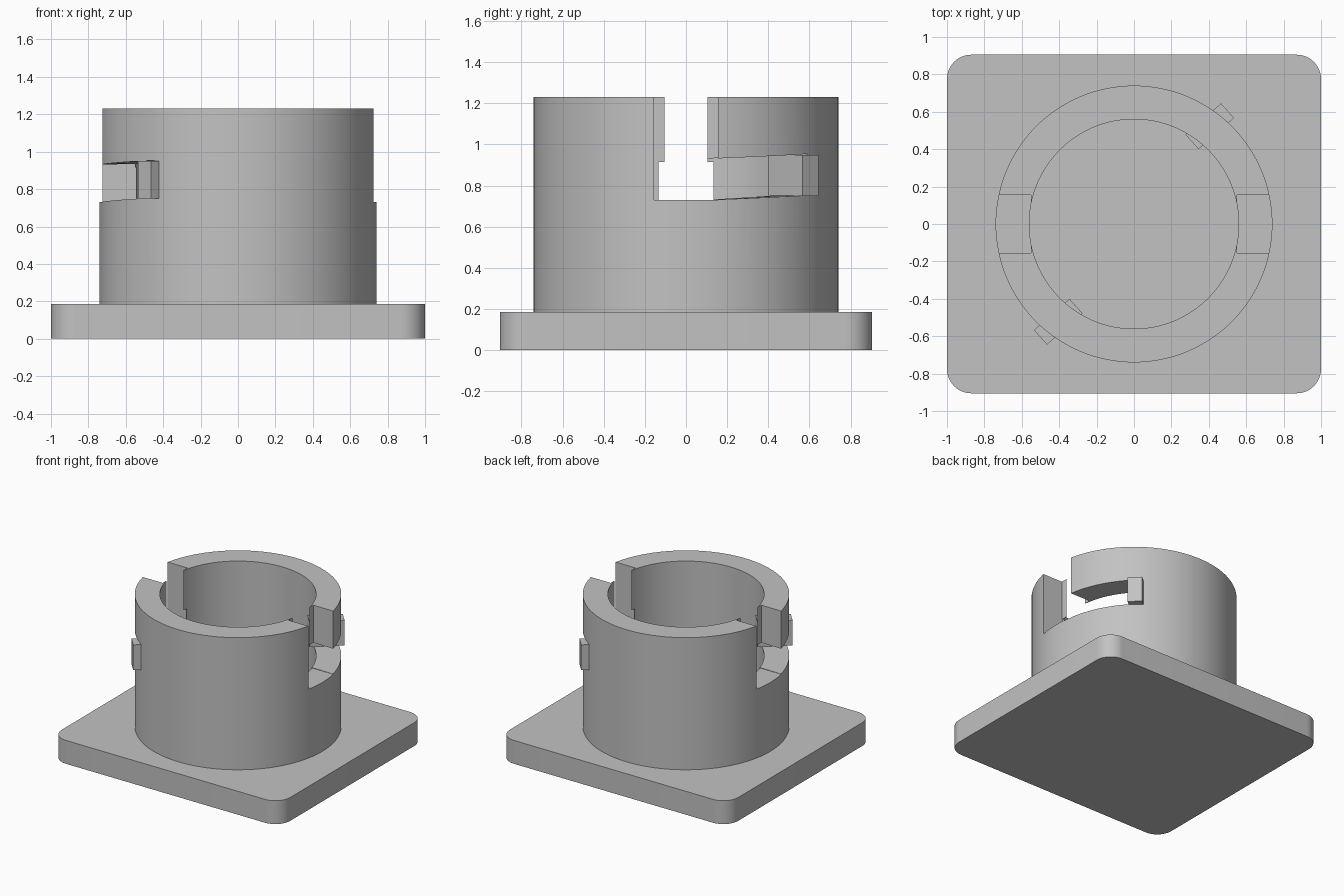
import bpy, bmesh
from math import sin, cos, pi, radians
from mathutils import Matrix, Vector

cube = bpy.data.objects.get("Cube")
if cube:
    bpy.data.objects.remove(cube, do_unlink=True)

grey = bpy.data.materials.new("plain grey")
grey.diffuse_color = (0.54, 0.54, 0.54, 1)
grey.use_nodes = True
grey.node_tree.nodes["Principled BSDF"].inputs["Base Color"].default_value = (0.54, 0.54, 0.54, 1)


def loft(name, sections, closed=False, turn=0.0):
    """Skin matching rings of points; cap the ends unless the loft closes on itself."""
    bm = bmesh.new()
    rot = Matrix.Rotation(turn, 3, 'Z')
    rings = [[bm.verts.new(rot @ Vector(p)) for p in s] for s in sections]
    pairs = list(zip(rings, rings[1:]))
    if closed:
        pairs.append((rings[-1], rings[0]))
    else:
        bm.faces.new(rings[0])
        bm.faces.new(rings[-1])
    for a, b in pairs:
        for i in range(len(a)):
            j = (i + 1) % len(a)
            bm.faces.new((a[i], a[j], b[j], b[i]))
    bmesh.ops.recalc_face_normals(bm, faces=bm.faces)
    mesh = bpy.data.meshes.new(name)
    bm.to_mesh(mesh)
    bm.free()
    mesh.materials.append(grey)
    ob = bpy.data.objects.new(name, mesh)
    bpy.context.collection.objects.link(ob)
    return ob


def activate(ob):
    bpy.ops.object.select_all(action='DESELECT')
    ob.select_set(True)
    bpy.context.view_layer.objects.active = ob


def smooth(ob):
    activate(ob)
    bpy.ops.object.shade_smooth_by_angle(angle=radians(30))


def cut(ob, cutter):
    activate(ob)
    mod = ob.modifiers.new("cut", 'BOOLEAN')
    mod.operation = 'DIFFERENCE'
    mod.solver = 'EXACT'
    mod.object = cutter
    bpy.ops.object.modifier_apply(modifier=mod.name)
    bpy.data.objects.remove(cutter, do_unlink=True)


def sector(angle, r0, r1, z0, z1):
    """Radial rectangle standing at the given angle."""
    c, s = cos(angle), sin(angle)
    return [(r * c, r * s, z) for r, z in ((r0, z0), (r1, z0), (r1, z1), (r0, z1))]


# Base plate with rounded corners
W, D, R, PLATE = 1.0, 0.905, 0.13, 0.185
outline = []
for k, (sx, sy) in enumerate(((1, 1), (-1, 1), (-1, -1), (1, -1))):
    for i in range(13):
        a = (k + i / 12) * pi / 2
        outline.append((sx * (W - R) + R * cos(a), sy * (D - R) + R * sin(a)))
smooth(loft("base_plate", [[(x, y, z) for x, y in outline] for z in (0, PLATE)]))

# Hollow collar
INNER, OUTER, TOP, FLOOR = 0.56, 0.74, 1.23, 0.73
N = 128
collar = loft("collar", [sector(2 * pi * i / N, INNER, OUTER, PLATE - 0.05, TOP)
                         for i in range(N)], closed=True)

# Entry slots, rising locking channels and stop blocks, repeated half a turn apart
slot = [(0.5435, FLOOR), (0.9, FLOOR), (0.9, 1.4), (0.55, 1.4), (0.55, 0.915), (0.5435, 0.915)]
start, end, steps = radians(8), radians(53), 24
for side, turn in (("left", 0.0), ("right", pi)):
    cut(collar, loft("slot_cutter", [[(x, y, z) for x, z in slot] for y in (-0.155, 0.155)],
                     turn=turn))
    channel = []
    for i in range(steps + 1):
        t = i / steps
        z = FLOOR + 0.024 * t
        channel.append(sector(start + (end - start) * t, 0.4, 0.9, z, z + 0.2))
    cut(collar, loft("channel_cutter", channel, turn=turn))
    foot = [(0.345, 0.40), (0.535, 0.567), (0.465, 0.645), (0.275, 0.478)]
    loft(side + "_stop_block", [[(x, y, z) for x, y in foot] for z in (0.75, 0.95)], turn=turn)
smooth(collar)
